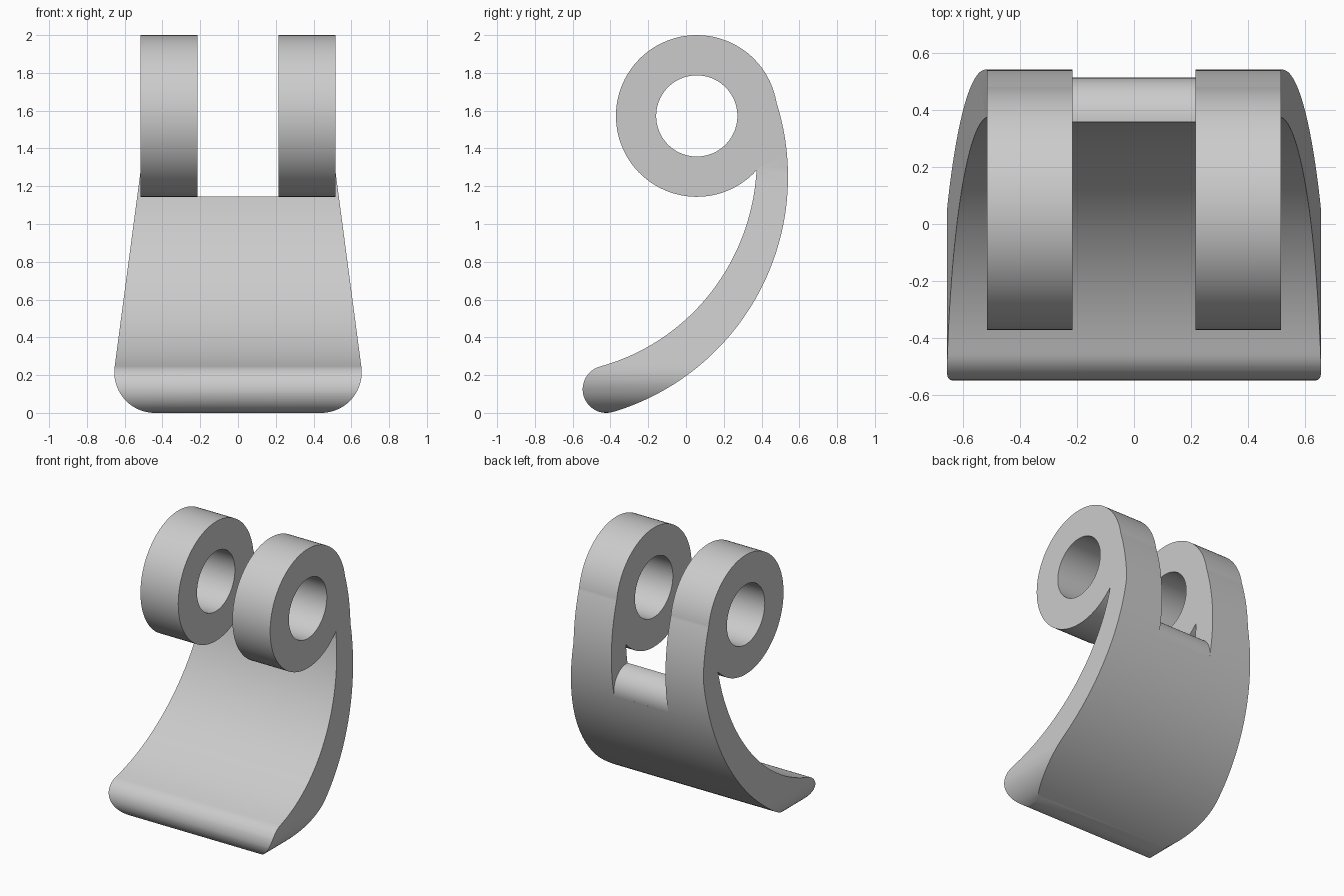
import bpy
import bmesh
from math import cos, sin, radians

if "Cube" in bpy.data.objects:
    bpy.data.objects.remove(bpy.data.objects["Cube"], do_unlink=True)

# Material
grey = bpy.data.materials.new("plain grey")
grey.use_nodes = True
COLOUR = (0.6, 0.6, 0.6, 1)
grey.diffuse_color = COLOUR
grey.node_tree.nodes["Principled BSDF"].inputs["Base Color"].default_value = COLOUR


def arc(centre, radius, start, end, steps):
    """Points on a circular arc, angles in degrees."""
    angles = [radians(start + (end - start) * i / steps) for i in range(steps + 1)]
    return [(centre[0] + radius * cos(a), centre[1] + radius * sin(a)) for a in angles]


def prism(name, points, axis, low, high):
    """Extrude a flat outline along x or y."""
    bm = bmesh.new()
    place = (lambda p: (low, p[0], p[1])) if axis == "x" else (lambda p: (p[0], low, p[1]))
    face = bm.faces.new([bm.verts.new(place(p)) for p in points])
    moved = bmesh.ops.extrude_face_region(bm, geom=[face])["geom"]
    shift = (high - low, 0, 0) if axis == "x" else (0, high - low, 0)
    bmesh.ops.translate(bm, vec=shift, verts=[v for v in moved if isinstance(v, bmesh.types.BMVert)])
    bmesh.ops.recalc_face_normals(bm, faces=bm.faces)
    mesh = bpy.data.meshes.new(name)
    bm.to_mesh(mesh)
    bm.free()
    mesh.materials.append(grey)
    obj = bpy.data.objects.new(name, mesh)
    bpy.context.collection.objects.link(obj)
    return obj


def combine(target, other, operation):
    """Apply a boolean and discard the second solid."""
    mod = target.modifiers.new("combine", "BOOLEAN")
    mod.operation = operation
    mod.solver = "EXACT"
    mod.object = other
    bpy.context.view_layer.objects.active = target
    bpy.ops.object.modifier_apply(modifier=mod.name)
    bpy.data.objects.remove(other, do_unlink=True)


# Curved strap in side profile: outer arc, rounded tip, tapering inner curve
BEND, OUTER, TIP_ANGLE = (-0.76, 1.25), 1.30, -73.3
RING, RING_R, HOLE_R = (0.057, 1.572), 0.428, 0.215
profile = arc(BEND, OUTER, 21.6, TIP_ANGLE, 64)
profile += arc((-0.422, 0.125), 0.125, TIP_ANGLE, TIP_ANGLE - 180, 28)[1:]
for i in range(1, 49):
    a = TIP_ANGLE + (4 - TIP_ANGLE) * i / 48
    profile += arc(BEND, 1.131 + 0.0017 * a + 0.000008 * a * a, a, a, 1)[:1]
profile += [(0.33, 1.5), (0.36, 1.7)]
body = prism("curved_strap", profile, "x", -0.8, 0.8)

# Front outline: rounded lower corners, sides tapering up to the legs
side = arc((0.44, 0.215), 0.215, -90, 7.5, 20) + [(0.515, 1.286), (0.515, 2.2)]
outline = side + [(-x, z) for x, z in reversed(side)]
combine(body, prism("outline_cutter", outline, "y", -1, 1), "INTERSECT")

# Slot between the legs, with a rounded lower edge
slot = [(0.2, 1.145)] + arc((0.365, 0.998), 0.147, 90, -12.6, 20)
slot += [(0.7, 0.92), (0.7, 2.2), (0.2, 2.2)]
combine(body, prism("slot_cutter", slot, "x", -0.215, 0.215), "DIFFERENCE")

# Two eyelet rings at the top of the legs
for sign in (-1, 1):
    low, high = sorted((sign * 0.215, sign * 0.515))
    ring = prism("eyelet_ring", arc(RING, RING_R, 21.6, 381.6, 96)[:-1], "x", low, high)
    hole = prism("hole_cutter", arc(RING, HOLE_R, 0, 360, 72)[:-1], "x", low - 0.1, high + 0.1)
    combine(ring, hole, "DIFFERENCE")
    combine(body, ring, "UNION")

# Smooth shading with crisp edges
bpy.ops.object.select_all(action="DESELECT")
body.select_set(True)
bpy.context.view_layer.objects.active = body
bpy.ops.object.shade_smooth_by_angle(angle=radians(30))
body.name = "strap_with_eyelets"
